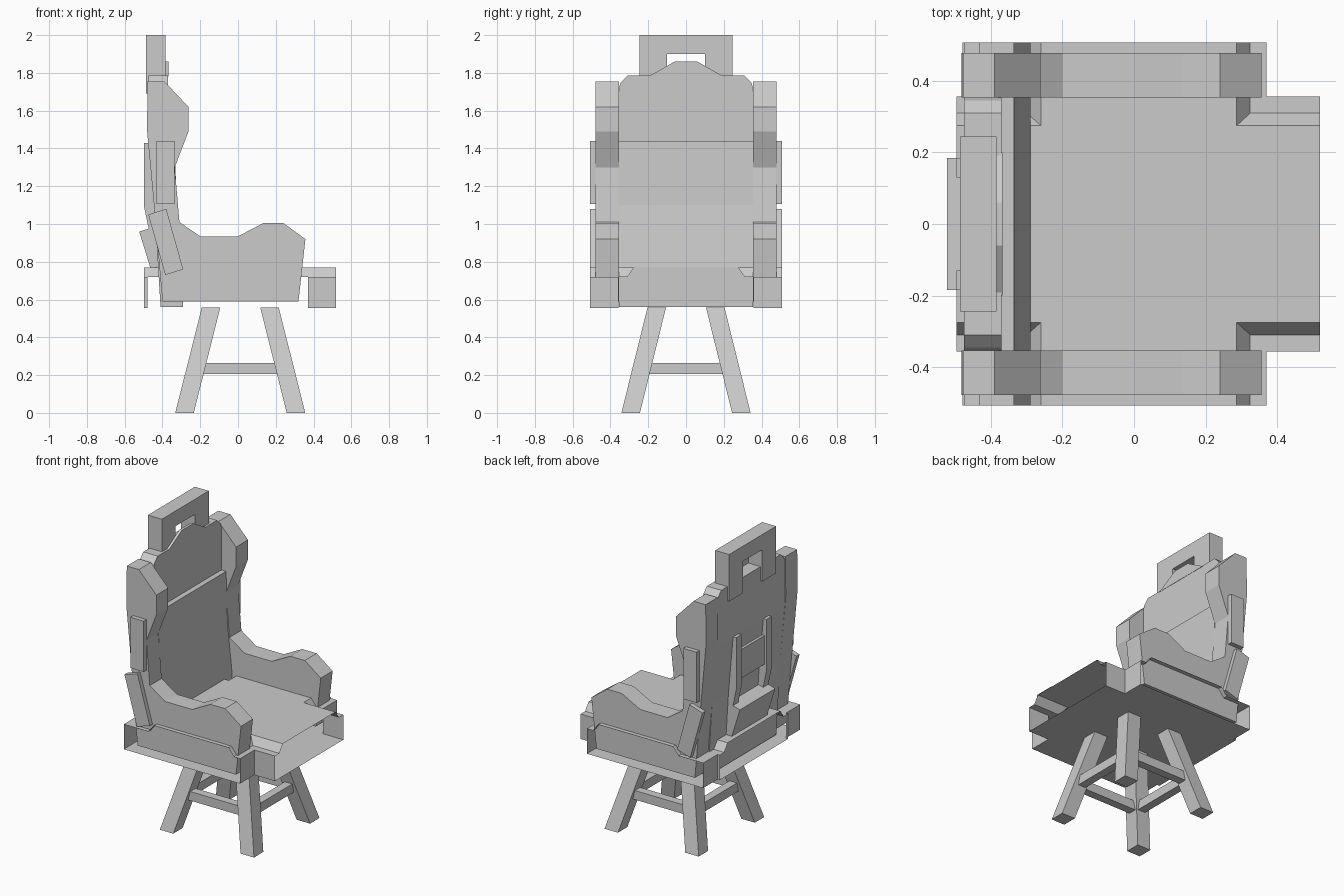
import bpy, bmesh

if "Cube" in bpy.data.objects:
    bpy.data.objects.remove(bpy.data.objects["Cube"])

def make(name, verts, faces):
    me = bpy.data.meshes.new(name)
    bm = bmesh.new()
    vs = [bm.verts.new(v) for v in verts]
    for f in faces:
        bm.faces.new([vs[i] for i in f])
    bmesh.ops.recalc_face_normals(bm, faces=bm.faces)
    bm.to_mesh(me)
    bm.free()
    ob = bpy.data.objects.new(name, me)
    bpy.context.collection.objects.link(ob)
    return ob

def loft(name, a, b):
    """Closed solid between two matching outlines."""
    n = len(a)
    sides = [(i, (i + 1) % n, (i + 1) % n + n, i + n) for i in range(n)]
    return make(name, a + b, [tuple(range(n)), tuple(range(n, 2 * n))] + sides)

def prism_y(name, prof, y0, y1):
    return loft(name, [(x, y0, z) for x, z in prof], [(x, y1, z) for x, z in prof])

def prism_x(name, prof, x0, x1):
    return loft(name, [(x0, y, z) for y, z in prof], [(x1, y, z) for y, z in prof])

def box(name, x0, x1, y0, y1, z0, z1):
    return prism_y(name, [(x0, z0), (x1, z0), (x1, z1), (x0, z1)], y0, y1)

def mirrored_prism(name, prof, y0, y1):
    for side, s in (("right", -1), ("left", 1)):
        prism_y(f"{side}_{name}", prof, s * y0, s * y1)

# Seat: hollow cross-shaped tray, open at its four ends
def cross(x0, x1, y, z):
    X0, X1, Y = -.497, .52, .507
    p = [(X1, -y), (X1, y), (x1, y), (x1, Y), (x0, Y), (x0, y),
         (X0, y), (X0, -y), (x0, -y), (x0, -Y), (x1, -Y), (x1, -y)]
    return [(a, b, z) for a, b in p]

rings = [cross(-.48, .37, .357, .555), cross(-.48, .37, .357, .72),
         cross(-.30, .325, .31, .72), cross(-.26, .287, .275, .77)]
faces = [tuple(range(12)), tuple(range(36, 48))]
for r in range(3):
    for i in range(12):
        if i % 3:
            j = (i + 1) % 12
            faces.append((r * 12 + i, r * 12 + j, r * 12 + 12 + j, r * 12 + 12 + i))
make("seat", sum(rings, []), faces)

# Armrest and back wing on each side, one continuous profile
wing = [(-.40, .59), (.32, .59), (.357, .92), (.24, 1.005), (.135, 1.005), (0, .935),
        (-.20, .935), (-.31, 1.01), (-.335, 1.30), (-.262, 1.49), (-.262, 1.62),
        (-.39, 1.755), (-.478, 1.755), (-.482, 1.5), (-.44, 1.05)]
mirrored_prism("armrest_wing", wing, .354, .478)

# Side plates on the back
mirrored_prism("upper_side_plate", [(-.432, 1.105), (-.335, 1.105), (-.335, 1.44), (-.432, 1.44)], .475, .507)
mirrored_prism("lower_side_plate", [(-.385, .73), (-.29, .76), (-.38, 1.08), (-.475, 1.05)], .475, .507)

# Backrest: lower pad and head section
prism_y("backrest_pad", [(-.41, .56), (-.29, .56), (-.29, .77), (-.325, 1.10), (-.335, 1.44),
                         (-.475, 1.44), (-.44, 1.05)], -.356, .356)
head = [(.356, 1.43), (.356, 1.72), (.345, 1.75), (.31, 1.785)]
prism_x("head_section", head + [(-y, z) for y, z in reversed(head)], -.475, -.37)
bump = [(.20, 1.78), (.06, 1.86)]
prism_x("head_bump", bump + [(-y, z) for y, z in reversed(bump)], -.386, -.368)

# Top carrying handle
for s in (-1, 1):
    box("handle_post", -.487, -.385, s * .10, s * .245, 1.69, 2)
box("handle_bar", -.487, -.385, -.10, .10, 1.9, 2)

# Rear straps, panel and tilted block
mirrored_prism("rear_strap", [(-.497, 1.43), (-.46, 1.43), (-.43, 1.05), (-.40, .77),
                              (-.43, .77), (-.497, 1.09)], .13, .185)
box("rear_panel", -.482, -.44, -.13, .13, 1.13, 1.32)
prism_y("rear_block", [(-.523, .96), (-.44, .985), (-.39, .78), (-.463, .765)], -.185, .185)

# Splayed legs
def square(cx, cy, z, h=.049):
    return [(cx + a * h, cy + b * h, z) for a, b in ((-1, -1), (1, -1), (1, 1), (-1, 1))]

CX = .012
for sx in (-1, 1):
    for sy in (-1, 1):
        loft("leg", square(CX + sx * .295, sy * .293, 0), square(CX + sx * .155, sy * .155, .557))

# Stretchers between legs
for s in (-1, 1):
    box("long_stretcher", CX - .22, CX + .22, s * .205, s * .26, .205, .265)
    box("cross_stretcher", CX + s * .205, CX + s * .26, -.22, .22, .205, .265)
